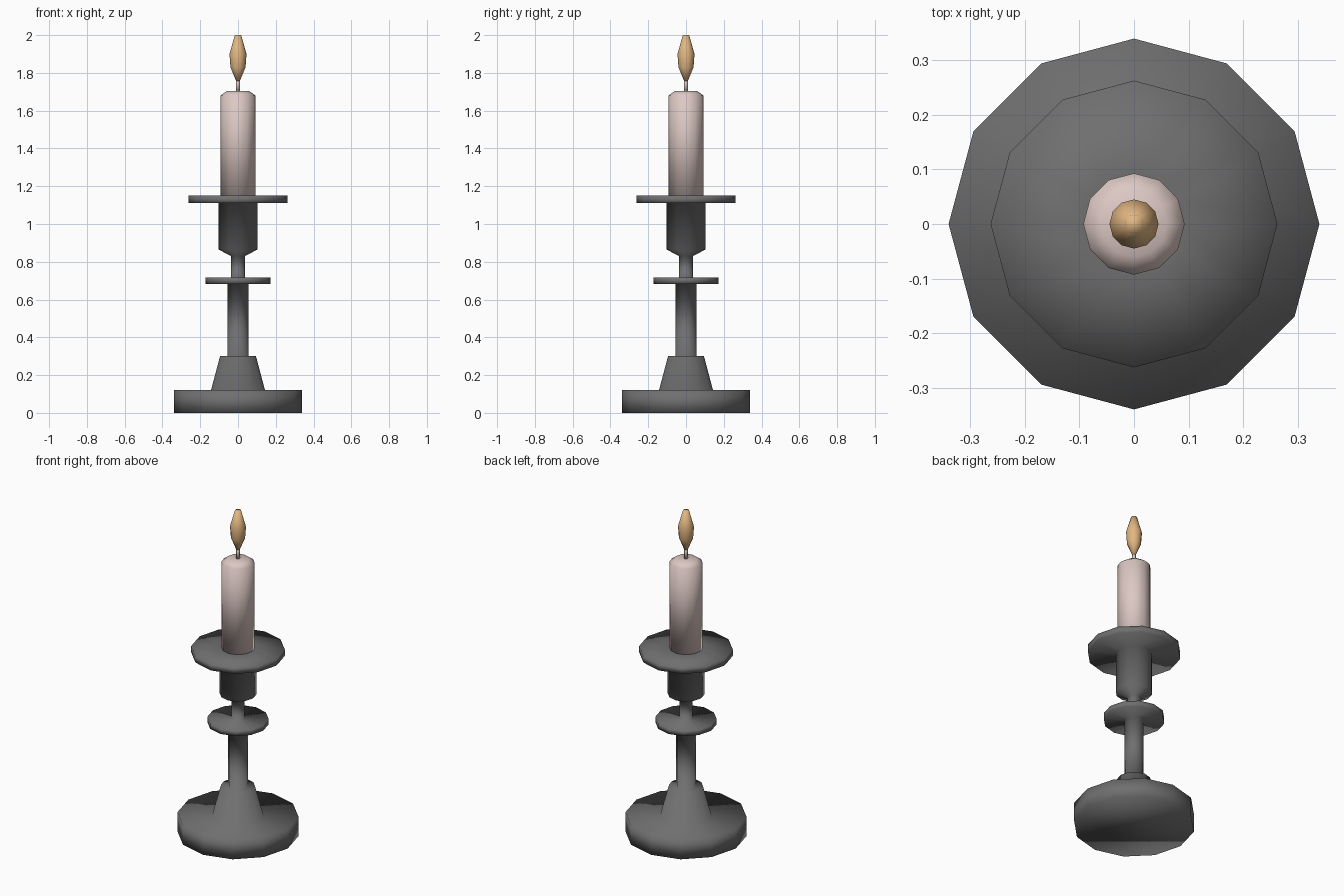
import bpy
import bmesh
import math

SIDES = 12

cube = bpy.data.objects.get("Cube")
if cube:
    bpy.data.objects.remove(cube, do_unlink=True)


def make_material(name, colour):
    mat = bpy.data.materials.new(name)
    mat.use_nodes = True
    mat.diffuse_color = (*colour, 1)
    mat.node_tree.nodes["Principled BSDF"].inputs["Base Color"].default_value = (*colour, 1)
    return mat


def lathe(name, profile, mat):
    """Turn a (radius, height) profile around z, with capped ends."""
    bm = bmesh.new()
    rings = []
    for radius, z in profile:
        rings.append([
            bm.verts.new((radius * math.cos(math.tau * i / SIDES),
                          radius * math.sin(math.tau * i / SIDES), z))
            for i in range(SIDES)])
    for low, high in zip(rings, rings[1:]):
        for i in range(SIDES):
            j = (i + 1) % SIDES
            bm.faces.new((low[i], low[j], high[j], high[i]))
    bm.faces.new(rings[0][::-1])
    bm.faces.new(rings[-1])
    bmesh.ops.recalc_face_normals(bm, faces=bm.faces[:])
    for face in bm.faces:
        face.smooth = True
    mesh = bpy.data.meshes.new(name)
    bm.to_mesh(mesh)
    bm.free()
    mesh.materials.append(mat)
    obj = bpy.data.objects.new(name, mesh)
    bpy.context.collection.objects.link(obj)
    return obj


metal = make_material("dark grey metal", (0.16, 0.16, 0.163))
wax = make_material("pale pink wax", (0.72, 0.58, 0.55))
fire = make_material("warm orange flame", (0.76, 0.47, 0.22))

# Holder: base, cone, stem, collar, cup and drip plate in one turned piece
lathe("candle_holder", [
    (0.34, 0), (0.34, 0.12),
    (0.143, 0.12), (0.095, 0.30),
    (0.055, 0.30), (0.055, 0.683),
    (0.172, 0.683), (0.172, 0.717),
    (0.037, 0.717), (0.037, 0.83),
    (0.103, 0.865), (0.103, 1.11),
    (0.263, 1.11), (0.263, 1.15), (0.09, 1.15),
], metal)

# Candle with a bevelled top edge
lathe("candle", [(0.093, 1.145), (0.093, 1.68), (0.06, 1.703)], wax)

# Wick and flame
lathe("wick", [(0.01, 1.70), (0.01, 1.77)], wax)
lathe("flame", [(0.01, 1.757), (0.04, 1.83), (0.045, 1.90), (0.017, 2.0)], fire)
